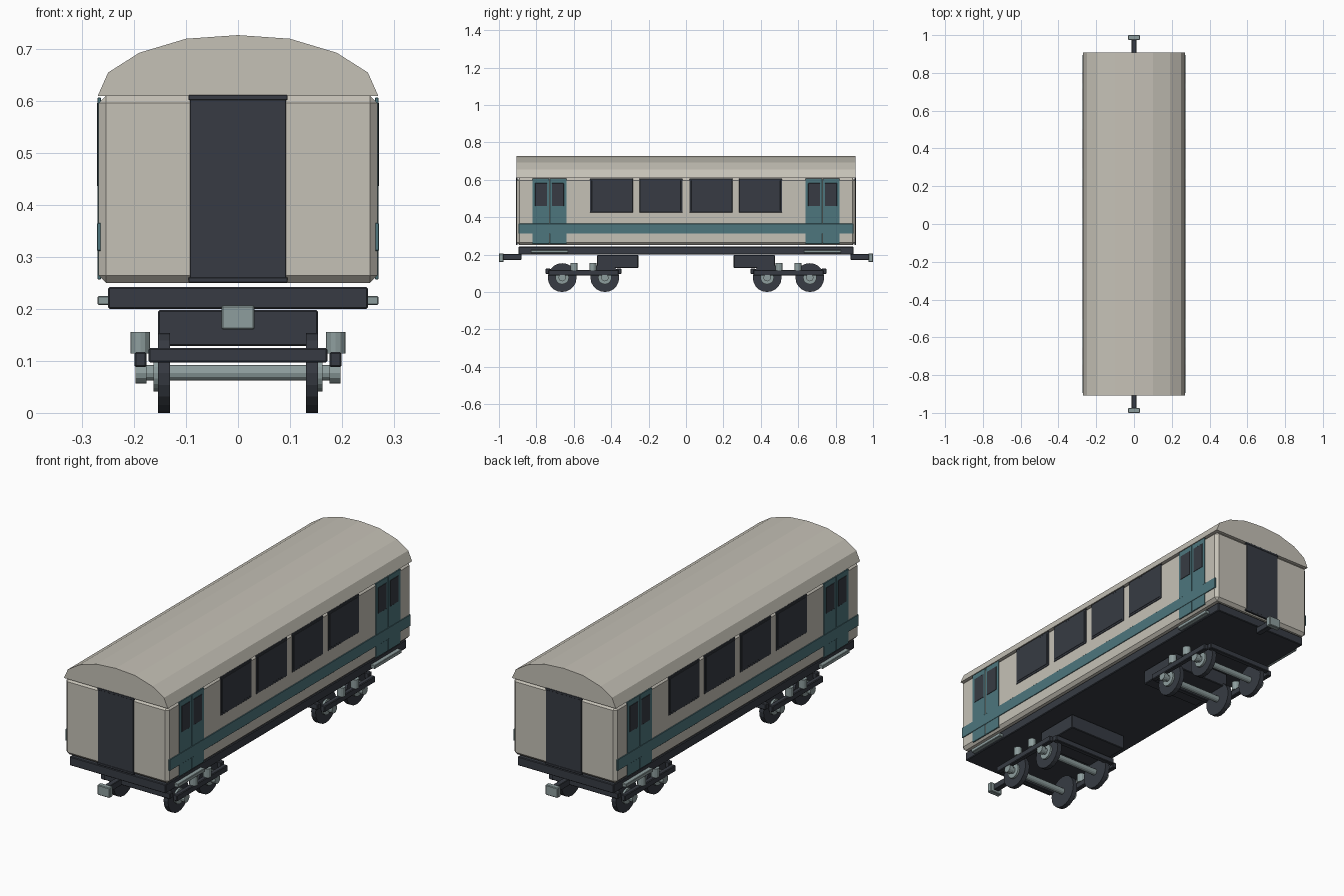
import bpy, bmesh, math
from mathutils import Matrix

cube = bpy.data.objects.get("Cube")
if cube:
    bpy.data.objects.remove(cube, do_unlink=True)


def material(name, rgb):
    m = bpy.data.materials.new(name)
    m.use_nodes = True
    m.diffuse_color = (*rgb, 1)
    m.node_tree.nodes["Principled BSDF"].inputs["Base Color"].default_value = (*rgb, 1)
    return m


CREAM = material("cream paint", (0.56, 0.535, 0.47))
TEAL = material("teal paint", (0.075, 0.18, 0.205))
DARK = material("charcoal", (0.038, 0.044, 0.056))
STEEL = material("grey steel", (0.27, 0.34, 0.34))


def finish(name, bm, mat):
    bmesh.ops.recalc_face_normals(bm, faces=bm.faces)
    mesh = bpy.data.meshes.new(name)
    bm.to_mesh(mesh)
    bm.free()
    mesh.materials.append(mat)
    ob = bpy.data.objects.new(name, mesh)
    bpy.context.collection.objects.link(ob)
    return ob


def box(name, x, y, z, mat, bevel=0.003):
    """Box spanning the given (low, high) ranges, with chamfered edges."""
    bm = bmesh.new()
    size = [b - a for a, b in (x, y, z)]
    mid = [(a + b) / 2 for a, b in (x, y, z)]
    bmesh.ops.create_cube(bm, size=1, matrix=Matrix.Translation(mid) @ Matrix.Diagonal((*size, 1)))
    if bevel:
        bmesh.ops.bevel(bm, geom=bm.edges[:], offset=bevel, segments=1, affect='EDGES')
    return finish(name, bm, mat)


def cylinder(name, centre, radius, length, mat, axis='X', sides=20):
    bm = bmesh.new()
    turn = Matrix.Rotation(math.pi / 2, 4, 'Y') if axis == 'X' else Matrix()
    bmesh.ops.create_cone(bm, cap_ends=True, segments=sides, radius1=radius, radius2=radius,
                          depth=length, matrix=Matrix.Translation(centre) @ turn)
    return finish(name, bm, mat)


def span(sign, a, b):
    """Range a..b mirrored to the chosen side."""
    return tuple(sorted((sign * a, sign * b)))


def around(c, half):
    return (c - half, c + half)


# Body shell and underframe
box("body", (-0.268, 0.268), (-0.905, 0.905), (0.25, 0.61), CREAM, 0.014)
box("underframe", (-0.25, 0.25), (-0.895, 0.895), (0.2, 0.242), DARK)

# Arched roof extruded along the carriage
half_arch = [(0.27, 0.61), (0.25, 0.655), (0.19, 0.693), (0.1, 0.72)]
arch = half_arch + [(0, 0.727)] + [(-x, z) for x, z in reversed(half_arch)]
bm = bmesh.new()
face = bm.faces.new([bm.verts.new((x, -0.907, z)) for x, z in arch])
new = bmesh.ops.extrude_face_region(bm, geom=[face])["geom"]
bmesh.ops.translate(bm, verts=[v for v in new if isinstance(v, bmesh.types.BMVert)], vec=(0, 1.814, 0))
finish("roof", bm, CREAM)

# Side windows, stripe, double doors and steps
for sx, side in ((1, "left"), (-1, "right")):
    box(f"{side}_stripe", span(sx, 0.264, 0.2715), (-0.895, 0.895), (0.312, 0.365), TEAL, 0.001)
    for i in range(4):
        y = (i - 1.5) * 0.266
        box(f"{side}_window_frame_{i + 1}", span(sx, 0.264, 0.270), around(y, 0.115), (0.425, 0.607), DARK, 0.002)
        box(f"{side}_window_glass_{i + 1}", span(sx, 0.266, 0.2715), around(y, 0.105), (0.436, 0.597), DARK, 0.001)
    for sy, end in ((-1, "front"), (1, "back")):
        for j in (-1, 1):
            y = sy * 0.73 + j * 0.0465
            leaf = f"{side}_{end}_door_leaf_{'a' if j < 0 else 'b'}"
            box(leaf, span(sx, 0.264, 0.270), around(y, 0.045), (0.257, 0.607), TEAL, 0.001)
            box(leaf + "_glass", span(sx, 0.266, 0.2715), around(y - j * 0.002, 0.032), (0.46, 0.582), DARK, 0.001)
        box(f"{side}_{end}_step", span(sx, 0.245, 0.27), around(sy * 0.73, 0.1), (0.208, 0.225), STEEL, 0.002)


def bogie(sy, end):
    """Four-wheel bogie with side frames, end beams, springs and axles."""
    mid = sy * 0.548
    for k, label in ((-1, "a"), (1, "b")):
        y = mid + k * 0.114
        cylinder(f"{end}_axle_{label}", (0, y, 0.077), 0.015, 0.36, STEEL, sides=12)
        box(f"{end}_bogie_beam_{label}", (-0.172, 0.172), around(mid + k * 0.19, 0.0125), (0.097, 0.125), DARK)
        for sx, side in ((1, "left"), (-1, "right")):
            tag = f"{end}_{side}"
            cylinder(f"{tag}_wheel_{label}", (sx * 0.142, y, 0.077), 0.077, 0.023, DARK)
            cylinder(f"{tag}_hub_{label}", (sx * 0.157, y, 0.077), 0.036, 0.012, STEEL)
            cylinder(f"{tag}_axle_end_{label}", (sx * 0.187, y, 0.077), 0.02, 0.021, STEEL, sides=12)
            cylinder(f"{tag}_spring_{label}", (sx * 0.188, mid + k * 0.05, 0.135), 0.019, 0.042, STEEL, 'Z', 12)
    for sx, side in ((1, "left"), (-1, "right")):
        box(f"{end}_{side}_bogie_frame", span(sx, 0.176, 0.199), around(mid, 0.188), (0.088, 0.117), DARK)


# Ends: gangway door, coupler, equipment box and bogie
for sy, end in ((-1, "front"), (1, "back")):
    box(f"{end}_gangway_door", (-0.092, 0.092), span(sy, 0.9, 0.908), (0.255, 0.609), DARK, 0.001)
    for z, label in ((0.256, "lower"), (0.607, "upper")):
        box(f"{end}_gangway_{label}_rail", (-0.095, 0.095), span(sy, 0.9, 0.909), around(z, 0.005), DARK, 0.001)
    box(f"{end}_coupler_shank", (-0.013, 0.013), span(sy, 0.88, 0.98), (0.172, 0.202), DARK, 0.002)
    box(f"{end}_coupler_head", (-0.032, 0.032), span(sy, 0.975, 1.0), (0.16, 0.207), STEEL)
    box(f"{end}_equipment_box", (-0.154, 0.154), span(sy, 0.255, 0.475), (0.129, 0.198), DARK)
    bogie(sy, end)
